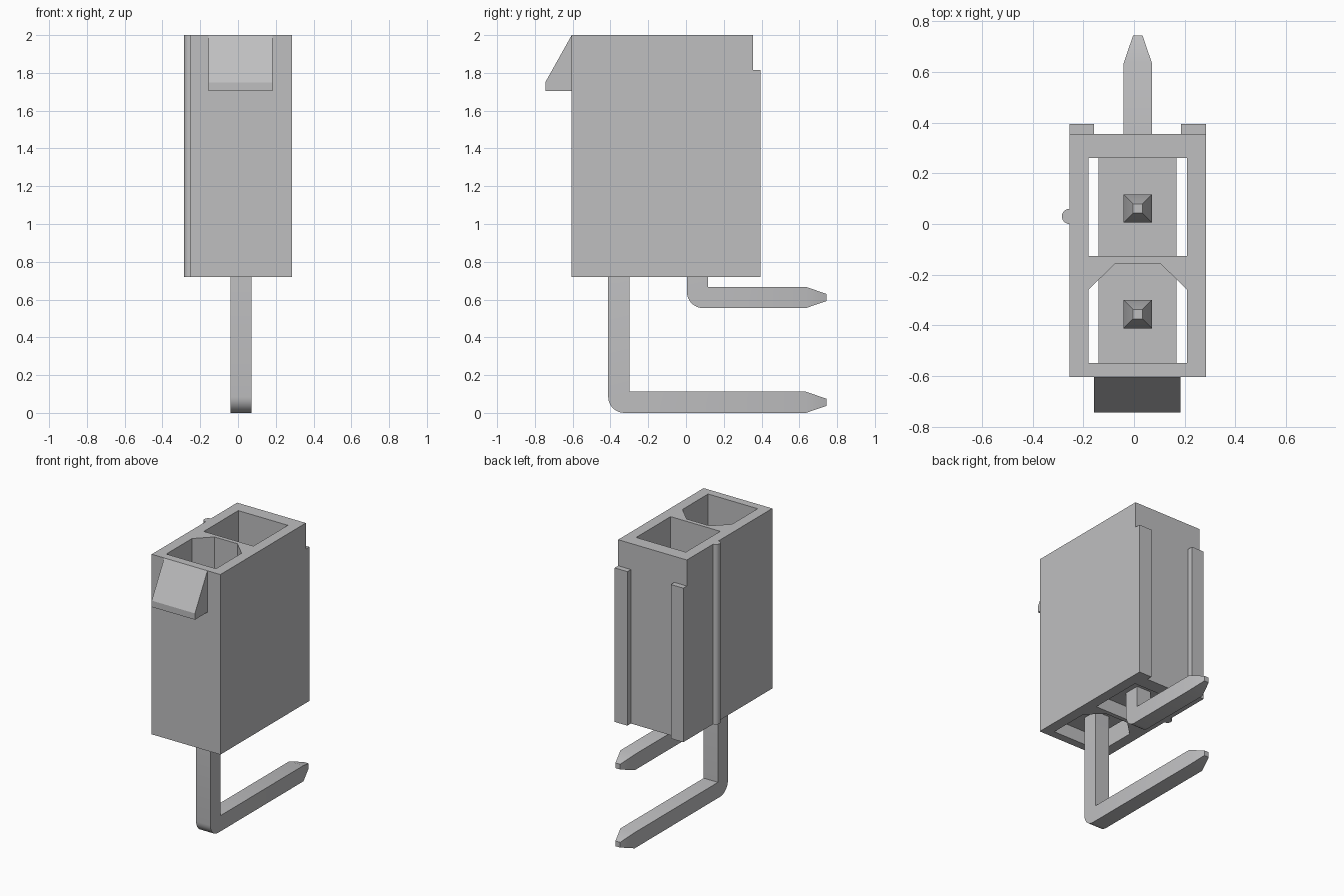
import bpy, bmesh, math
from mathutils import Vector

cube = bpy.data.objects.get("Cube")
if cube:
    bpy.data.objects.remove(cube, do_unlink=True)

grey = bpy.data.materials.new("plain grey")
grey.use_nodes = True
colour = (0.52, 0.52, 0.53, 1)
grey.diffuse_color = colour
grey.node_tree.nodes["Principled BSDF"].inputs["Base Color"].default_value = colour

CX = 0.015                      # centre of the housing and pins in x
BOTTOM, TOP = 0.72, 2.0         # housing height range


def prism(loops, axis, lo, hi):
    """Extrude an outline (first loop) with holes (other loops) along x or z."""
    bm = bmesh.new()
    edges = []
    for loop in loops:
        vs = [bm.verts.new((a, b, lo) if axis == "z" else (lo, a, b)) for a, b in loop]
        if len(loops) == 1:
            bm.faces.new(vs)
        else:
            edges += [bm.edges.new((v, vs[i - 1])) for i, v in enumerate(vs)]
    if edges:
        bmesh.ops.triangle_fill(bm, edges=edges, use_beauty=True)
    ext = bmesh.ops.extrude_face_region(bm, geom=bm.faces[:])
    move = Vector((0, 0, hi - lo)) if axis == "z" else Vector((hi - lo, 0, 0))
    bmesh.ops.translate(bm, vec=move,
                        verts=[g for g in ext["geom"] if isinstance(g, bmesh.types.BMVert)])
    bmesh.ops.recalc_face_normals(bm, faces=bm.faces[:])
    return bm


def finish(bm, name, smooth=False):
    mesh = bpy.data.meshes.new(name)
    bm.to_mesh(mesh)
    bm.free()
    mesh.materials.append(grey)
    ob = bpy.data.objects.new(name, mesh)
    bpy.context.collection.objects.link(ob)
    if smooth:
        bpy.ops.object.select_all(action="DESELECT")
        ob.select_set(True)
        bpy.context.view_layer.objects.active = ob
        bpy.ops.object.shade_smooth_by_angle(angle=math.radians(30))
    return ob


def rect(x0, x1, y0, y1):
    return [(x0, y0), (x1, y0), (x1, y1), (x0, y1)]


# Housing: a tall shell with one square and one chamfered cavity
outer = rect(-0.255, 0.285, -0.605, 0.355)
rear_cavity = rect(-0.18, 0.21, -0.127, 0.26)
front_cavity = [(-0.18, -0.548), (0.21, -0.548), (0.21, -0.26),
                (0.105, -0.157), (-0.075, -0.157), (-0.18, -0.26)]
finish(prism([outer, rear_cavity, front_cavity], "z", BOTTOM, TOP), "housing")

# Cavity floors, leaving a slot along each side
for name, y0, y1 in (("rear_floor", -0.127, 0.26), ("front_floor", -0.548, -0.157)):
    finish(prism([rect(-0.14, 0.168, y0, y1)], "z", 0.815, 1.0), name)

# Rails on the back face
for name, x0, x1 in (("right_rail", -0.255, -0.157), ("left_rail", 0.185, 0.285)):
    finish(prism([rect(x0, x1, 0.355, 0.395)], "z", BOTTOM, 1.815), name)

# Half-round rib on one side
arc = [(-0.255 - 0.03 * math.sin(math.pi * i / 12), 0.03 + 0.03 * math.cos(math.pi * i / 12))
       for i in range(13)]
finish(prism([arc], "z", BOTTOM, TOP), "side_rib", smooth=True)

# Latch wedge on the front face
wedge = [(-0.605, TOP), (-0.745, 1.75), (-0.745, 1.705), (-0.605, 1.705)]
finish(prism([wedge], "x", -0.157, 0.183), "latch_wedge")


# Bent square pins with a tapered point at both ends
def pin(name, y0, z0, w=0.112, r=0.085, z_end=1.6, y_end=0.635, tip=0.11):
    path = [(y0, z_end)]
    for i in range(9):
        a = math.pi / 2 * i / 8
        path.append((y0 + r - r * math.cos(a), z0 + r - r * math.sin(a)))
    path += [(y_end, z0), (y_end, z0 + w), (y0 + w, z0 + w), (y0 + w, z_end)]
    bm = prism([path], "x", CX - w / 2, CX + w / 2)
    bm.normal_update()
    for axis, limit in ((Vector((0, 1, 0)), y_end), (Vector((0, 0, 1)), z_end)):
        ends = [f for f in bm.faces if f.normal.dot(axis) > 0.99
                and abs(f.calc_center_median().dot(axis) - limit) < 1e-4]
        for face in bmesh.ops.extrude_discrete_faces(bm, faces=ends)["faces"]:
            c = face.calc_center_median()
            for v in face.verts:
                v.co = c + (v.co - c) * 0.33 + axis * tip
    bmesh.ops.recalc_face_normals(bm, faces=bm.faces[:])
    finish(bm, name, smooth=True)


pin("front_pin", -0.412, 0.0)
pin("rear_pin", 0.005, 0.555)
